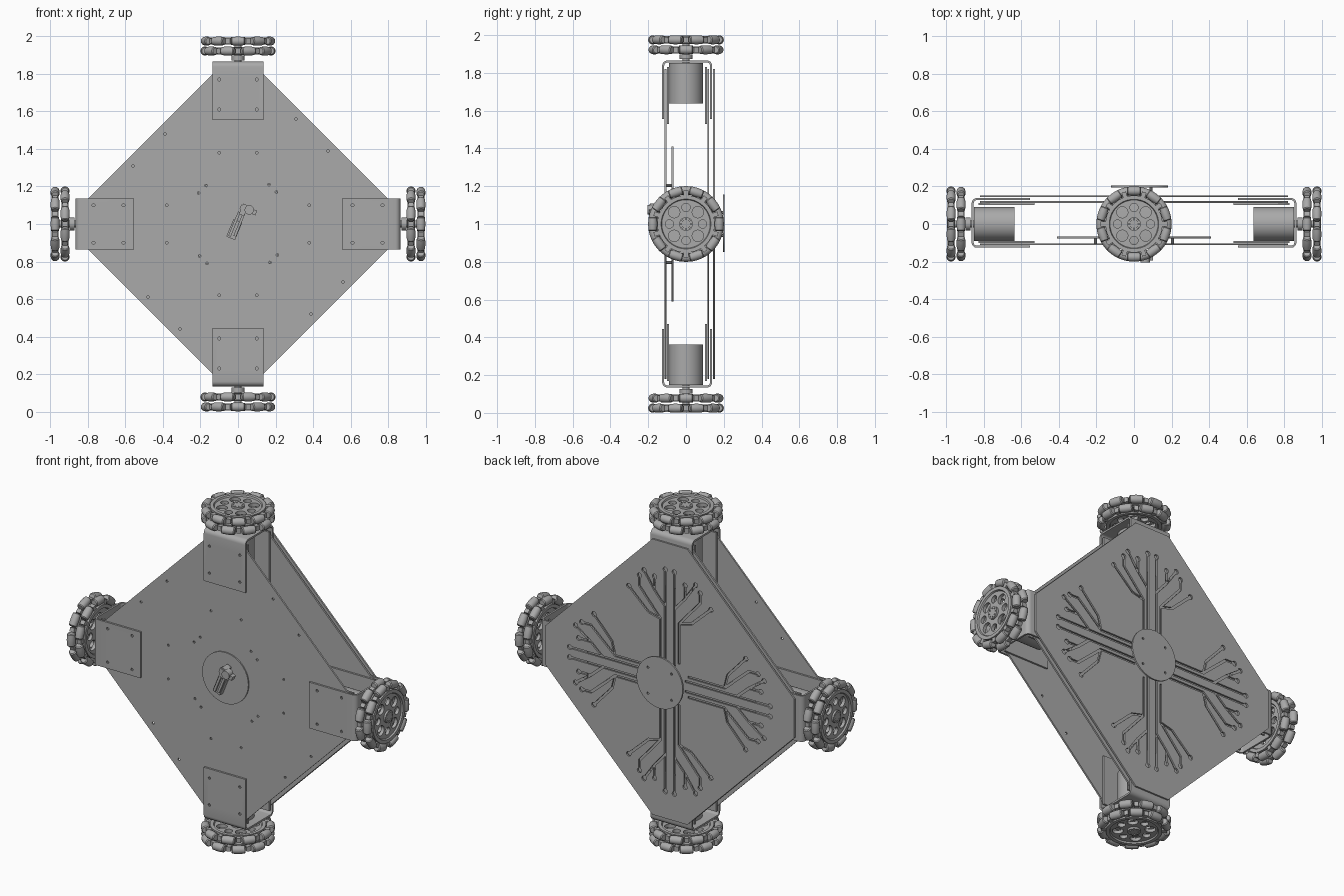
import bpy, bmesh
from math import pi, radians, cos, sin
from mathutils import Matrix, Vector

cube = bpy.data.objects.get("Cube")
if cube:
    bpy.data.objects.remove(cube)

grey = bpy.data.materials.new("plain_grey")
grey.use_nodes = True
colour = (0.4, 0.4, 0.4, 1)
grey.diffuse_color = colour
grey.node_tree.nodes["Principled BSDF"].inputs["Base Color"].default_value = colour

CENTRE = Matrix.Translation((0, 0, 1))
TURNS = [Matrix.Rotation(k * pi / 2, 4, 'Y') for k in range(4)]
SIDES = (-1, 1)


# ---- helpers (everything is built around the origin, then lifted) ----
def cyl(bm, pos, axis, r, depth, seg=24):
    m = Matrix.Translation(pos) @ Vector(axis).to_track_quat('Z', 'Y').to_matrix().to_4x4()
    bmesh.ops.create_cone(bm, cap_ends=True, segments=seg, radius1=r, radius2=r,
                          depth=depth, matrix=m)


def box(bm, pos, size, rot=Matrix.Identity(4)):
    m = Matrix.Translation(pos) @ rot @ Matrix.Diagonal((*size, 1))
    bmesh.ops.create_cube(bm, size=1, matrix=m)


def prism(bm, pts, y0, y1):
    face = bm.faces.new([bm.verts.new((x, y0, z)) for x, z in pts])
    ext = bmesh.ops.extrude_face_region(bm, geom=[face])
    verts = [v for v in ext["geom"] if isinstance(v, bmesh.types.BMVert)]
    bmesh.ops.translate(bm, verts=verts, vec=(0, y1 - y0, 0))
    bmesh.ops.recalc_face_normals(bm, faces=bm.faces)


def lathe(bm, profile, seg, m):
    rings = [[bm.verts.new(m @ Vector((r * cos(2 * pi * i / seg), r * sin(2 * pi * i / seg), h)))
              for i in range(seg)] for r, h in profile]
    for a, b in zip(rings, rings[1:]):
        for i in range(seg):
            j = (i + 1) % seg
            bm.faces.new((a[i], a[j], b[j], b[i]))
    bm.faces.new(rings[0][::-1])
    bm.faces.new(rings[-1])


def to_object(name, bm):
    mesh = bpy.data.meshes.new(name)
    bm.to_mesh(mesh)
    bm.free()
    ob = bpy.data.objects.new(name, mesh)
    bpy.context.scene.collection.objects.link(ob)
    return ob


def make(name, bm, cut=None, thick=0, turns=TURNS[:1]):
    ob = to_object(name, bm)
    cutter = None
    if thick:
        mod = ob.modifiers.new("thickness", 'SOLIDIFY')
        mod.thickness, mod.offset = thick, 0
    if cut:
        cutter = to_object("cutter", cut)
        cutter.hide_render = True
        mod = ob.modifiers.new("cut", 'BOOLEAN')
        mod.object, mod.operation, mod.solver = cutter, 'DIFFERENCE', 'EXACT'
        mod.use_self = True
    if ob.modifiers:
        deps = bpy.context.evaluated_depsgraph_get()
        mesh = bpy.data.meshes.new_from_object(ob.evaluated_get(deps))
        ob.modifiers.clear()
        ob.data = mesh
    if cutter:
        bpy.data.objects.remove(cutter)
    ob.data.materials.clear()
    ob.data.materials.append(grey)
    ob.data.shade_smooth()
    ob.data.set_sharp_from_angle(angle=radians(35))
    for k, turn in enumerate(turns):
        copy = ob if k == 0 else bpy.data.objects.new(f"{name}_{k + 1}", ob.data)
        if k:
            bpy.context.scene.collection.objects.link(copy)
        copy.matrix_world = CENTRE @ turn


def octagon(reach, total):
    half = total - reach
    quarter = [Vector((-half, 0, reach)), Vector((half, 0, reach))]
    return [((t @ p).x, (t @ p).z) for t in TURNS for p in quarter]


# ---- body plates ----
holes = bmesh.new()
for turn in TURNS:
    for x, z in ((.1, .38), (-.1, .38), (.165, .21), (.205, .17), (.31, .56), (.48, .39)):
        p = turn @ Vector((x, 0, z))
        cyl(holes, (p.x, -.11, p.z), (0, 1, 0), .007, .04, 10)
bm = bmesh.new()
prism(bm, octagon(.82, .935), -.113, -.103)
make("front_plate", bm, holes)

bm = bmesh.new()
prism(bm, octagon(.82, .935), .113, .123)
make("inner_back_plate", bm)

bm = bmesh.new()
prism(bm, octagon(.41, .6), -.076, -.066)
make("electronics_board", bm)

bm = bmesh.new()
for turn in TURNS:
    for s in SIDES:
        p = turn @ Vector((s * .165, 0, .205))
        cyl(bm, (p.x, -.09, p.z), (0, 1, 0), .008, .03, 10)
make("board_spacers", bm)

# ---- back plate with branching slots ----
paths = [[(.1, .03), (.44, .03), (.52, .1), (.6, .1)],
         [(.44, .03), (.66, .03)],
         [(.12, .06), (.36, .06), (.52, .2), (.58, .2)],
         [(.36, .06), (.38, .14), (.5, .27)],
         [(.52, .1), (.62, .17)]]
slots = bmesh.new()
depth = .04
for turn in TURNS:
    for s in SIDES:
        for path in paths:
            pts = [turn @ Vector((s * b, .148, a)) for a, b in path]
            for p, q in zip(pts, pts[1:]):
                depth += .0001
                d = q - p
                box(slots, (p + q) / 2, (.013, depth, d.length),
                    Matrix.Rotation(Vector((d.z, d.x)).angle_signed(Vector((1, 0))), 4, 'Y'))
                cyl(slots, q, (0, 1, 0), .0145 if q == pts[-1] else .0068, depth + .005, 12)
bm = bmesh.new()
prism(bm, octagon(.82, .935), .143, .153)
make("slotted_back_plate", bm, slots)

# ---- back cover disc on posts ----
bm = bmesh.new()
cyl(bm, (.03, .2, .005), (0, 1, 0), .152, .01, 48)
holes = bmesh.new()
for k in range(4):
    a = pi / 4 + k * pi / 2
    cyl(holes, (.03 + .11 * cos(a), .2, .11 * sin(a)), (0, 1, 0), .007, .04, 10)
make("back_disc", bm, holes)
bm = bmesh.new()
for x in SIDES:
    for z in SIDES:
        cyl(bm, (.03 + x * .06, .16, z * .06), (0, 1, 0), .008, .075, 10)
make("back_disc_posts", bm)

# ---- front disc with lever ----
bm = bmesh.new()
cyl(bm, (0, -.116, .01), (0, 1, 0), .152, .008, 48)
make("front_disc", bm)
tilt = Matrix.Rotation(radians(22), 4, 'Y')
bm = bmesh.new()
box(bm, (-.02, -.135, -.03), (.05, .03, .1), tilt)
for s in SIDES:
    box(bm, (-.005 + s * .014, -.15, .0), (.014, .025, .14), tilt)
box(bm, (.03, -.165, .075), (.03, .05, .06), tilt)
box(bm, (.055, -.18, .075), (.09, .03, .026), tilt)
cyl(bm, (.06, -.185, .075), (0, 1, 0), .025, .04, 16)
make("front_lever", bm)

# ---- motor brackets: bent sheet around each corner ----
front, back, low, top, bend = -.121, .133, .555, .86, .022
profile = [(front, low)]
for cy, start in ((front + bend, pi), (back - bend, pi / 2)):
    for i in range(6):
        a = start - i * pi / 10
        profile.append((cy + bend * cos(a), top - bend + bend * sin(a)))
profile.append((back, low))
bm = bmesh.new()
rows = [[bm.verts.new((s * .137, y, z)) for y, z in profile] for s in SIDES]
for i in range(len(profile) - 1):
    bm.faces.new((rows[0][i], rows[1][i], rows[1][i + 1], rows[0][i + 1]))
holes = bmesh.new()
for s in SIDES:
    for z in (.61, .77):
        cyl(holes, (s * .1, -.12, z), (0, 1, 0), .008, .05, 10)
make("motor_bracket", bm, holes, .011, TURNS)

# Inner clamping flanges
bm = bmesh.new()
for y in (-.096, .106):
    box(bm, (0, y, .68), (.27, .011, .3))
make("inner_flange", bm, turns=TURNS)

# ---- motors and axles ----
bm = bmesh.new()
cyl(bm, (0, 0, .745), (0, 0, 1), .09, .215, 40)
make("motor", bm, turns=TURNS)
bm = bmesh.new()
cyl(bm, (0, 0, .91), (0, 0, 1), .018, .14, 20)
cyl(bm, (0, 0, .885), (0, 0, 1), .034, .025, 24)
make("axle", bm, turns=TURNS)

# ---- double-row roller wheels ----
COUNT = 10
rows = ((.922, 0), (.975, pi / COUNT))
for row, (z, shift) in enumerate(rows):
    label = ("inner", "outer")[row]
    lift = Matrix.Translation((0, 0, z))
    # Pierced wheel disc with raised rim and hub
    bm = bmesh.new()
    lathe(bm, [(.036, -.022), (.036, -.01), (.128, -.01), (.132, -.019), (.152, -.019),
               (.152, .019), (.132, .019), (.128, .01), (.036, .01), (.036, .022)], 40, lift)
    holes = bmesh.new()
    for k in range(8):
        a = k * pi / 4
        big = k % 2
        cyl(holes, (.088 * cos(a), .088 * sin(a), z), (0, 0, 1), .03 if big else .022, .1, 16)
        cyl(holes, (.026 * cos(a), .026 * sin(a), z), (0, 0, 1), .004, .1, 8)
    make(label + "_wheel_disc", bm, holes, turns=TURNS)
    # Barrel rollers and the tabs that hold them
    rollers, tabs = bmesh.new(), bmesh.new()
    for k in range(COUNT):
        spin = Matrix.Rotation(shift + 2 * pi * k / COUNT, 4, 'Z')
        lay = lift @ spin @ Matrix.Translation((.176, 0, 0)) @ Matrix.Rotation(pi / 2, 4, 'X')
        lathe(rollers, [(.017, -.038), (.022, -.033), (.0235, -.018), (.0245, 0),
                        (.0235, .018), (.022, .033), (.017, .038)], 14, lay)
        half = Matrix.Rotation(pi / COUNT, 4, 'Z') @ spin
        box(tabs, half @ Vector((.162, 0, z)), (.032, .024, .028), half)
    make(label + "_rollers", rollers, turns=TURNS)
    make(label + "_roller_tabs", tabs, turns=TURNS)
